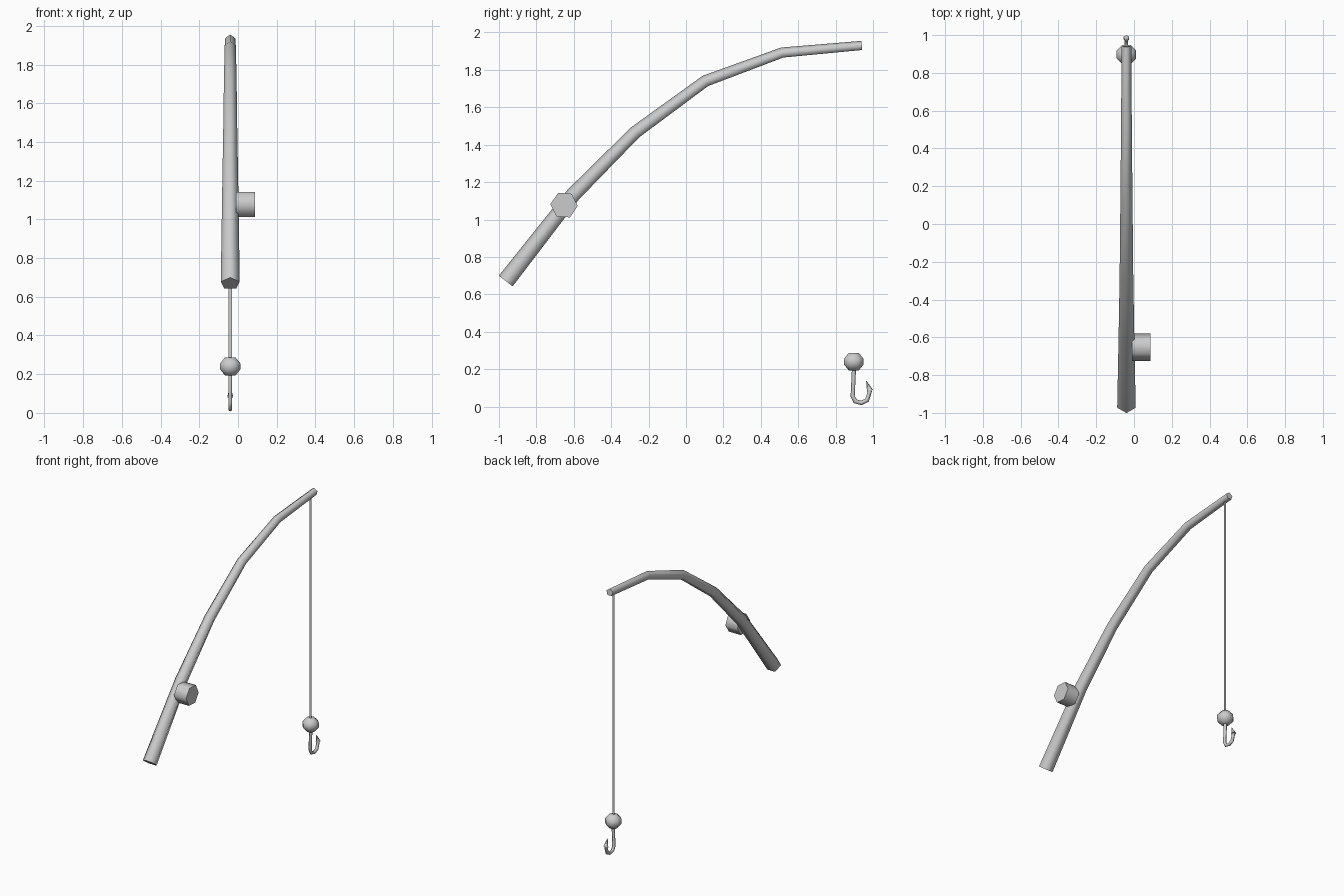
import bpy, bmesh, math
from mathutils import Vector

if "Cube" in bpy.data.objects:
    bpy.data.objects.remove(bpy.data.objects["Cube"])

X = -0.04  # plane of the rod, line and hook


def finish(name, bm, angle=70):
    bmesh.ops.recalc_face_normals(bm, faces=bm.faces)
    me = bpy.data.meshes.new(name)
    bm.to_mesh(me)
    bm.free()
    ob = bpy.data.objects.new(name, me)
    bpy.context.collection.objects.link(ob)
    for f in me.polygons:
        f.use_smooth = True
    bpy.ops.object.select_all(action='DESELECT')
    ob.select_set(True)
    bpy.context.view_layer.objects.active = ob
    bpy.ops.object.shade_smooth_by_angle(angle=math.radians(angle))
    return ob


def skin(bm, rings):
    n = len(rings[0])
    for a, b in zip(rings, rings[1:]):
        for i in range(n):
            j = (i + 1) % n
            bm.faces.new((a[i], a[j], b[j], b[i]))
    bm.faces.new(rings[0])
    bm.faces.new(rings[-1])


def tube(bm, path, sides):
    """Sweep a polygon along (y, z, radius) points, one corner towards the upper side."""
    pts = [Vector((X, y, z)) for y, z, r in path]
    rings = []
    for i, p in enumerate(pts):
        d_in = (p - pts[max(i - 1, 0)]).normalized()
        d_out = (pts[min(i + 1, len(pts) - 1)] - p).normalized()
        t = (d_in + d_out).normalized()
        up = Vector((0, -t.z, t.y))
        miter = 1 / max(0.5, up.dot(Vector((0, -d_out.z, d_out.y)))) if 0 < i < len(pts) - 1 else 1
        ring = []
        for k in range(sides):
            a = 2 * math.pi * k / sides
            off = up * math.cos(a) * miter + Vector((1, 0, 0)) * math.sin(a)
            ring.append(bm.verts.new(p + off * path[i][2]))
        rings.append(ring)
    skin(bm, rings)


# Bent, tapering five-sided rod
bm = bmesh.new()
tube(bm, [(-0.96, 0.668, 0.0515), (-0.60, 1.13, 0.044), (-0.27, 1.463, 0.038),
          (0.105, 1.738, 0.034), (0.515, 1.89, 0.030), (0.94, 1.928, 0.027)], 5)
finish("rod", bm, 75)

# Six-sided reel on the right of the handle
bm = bmesh.new()
rings = []
for x in (-0.01, 0.087):
    rings.append([bm.verts.new((x, -0.652 + 0.073 * math.cos(a), 1.077 + 0.073 * math.sin(a)))
                  for a in (math.radians(60 * k - 4) for k in range(6))])
skin(bm, rings)
finish("reel", bm)

# Flat strip of fishing line
bm = bmesh.new()
bm.faces.new([bm.verts.new((X + x, 0.895, z))
              for x, z in ((-0.01, 0.24), (0.01, 0.24), (0.01, 1.92), (-0.01, 1.92))])
finish("fishing_line", bm)

# Faceted float
bm = bmesh.new()
rings = []
for r, z in ((0.029, 0.193), (0.056, 0.224), (0.056, 0.256), (0.029, 0.287)):
    rings.append([bm.verts.new((X + r * math.cos(a), 0.897 + r * math.sin(a), z))
                  for a in (math.pi * (k + 0.5) / 4 for k in range(8))])
skin(bm, rings)
finish("float", bm, 60)

# Hook shank and bend, ending in a barbed point
bm = bmesh.new()
w = 0.011
tube(bm, [(0.898, 0.20, w), (0.891, 0.055, w), (0.905, 0.028, w), (0.937, 0.019, w),
          (0.968, 0.034, w), (0.984, 0.085, w)], 6)
tube(bm, [(0.984, 0.083, 0.017), (0.964, 0.137, 0.001)], 6)
finish("hook", bm, 65)
